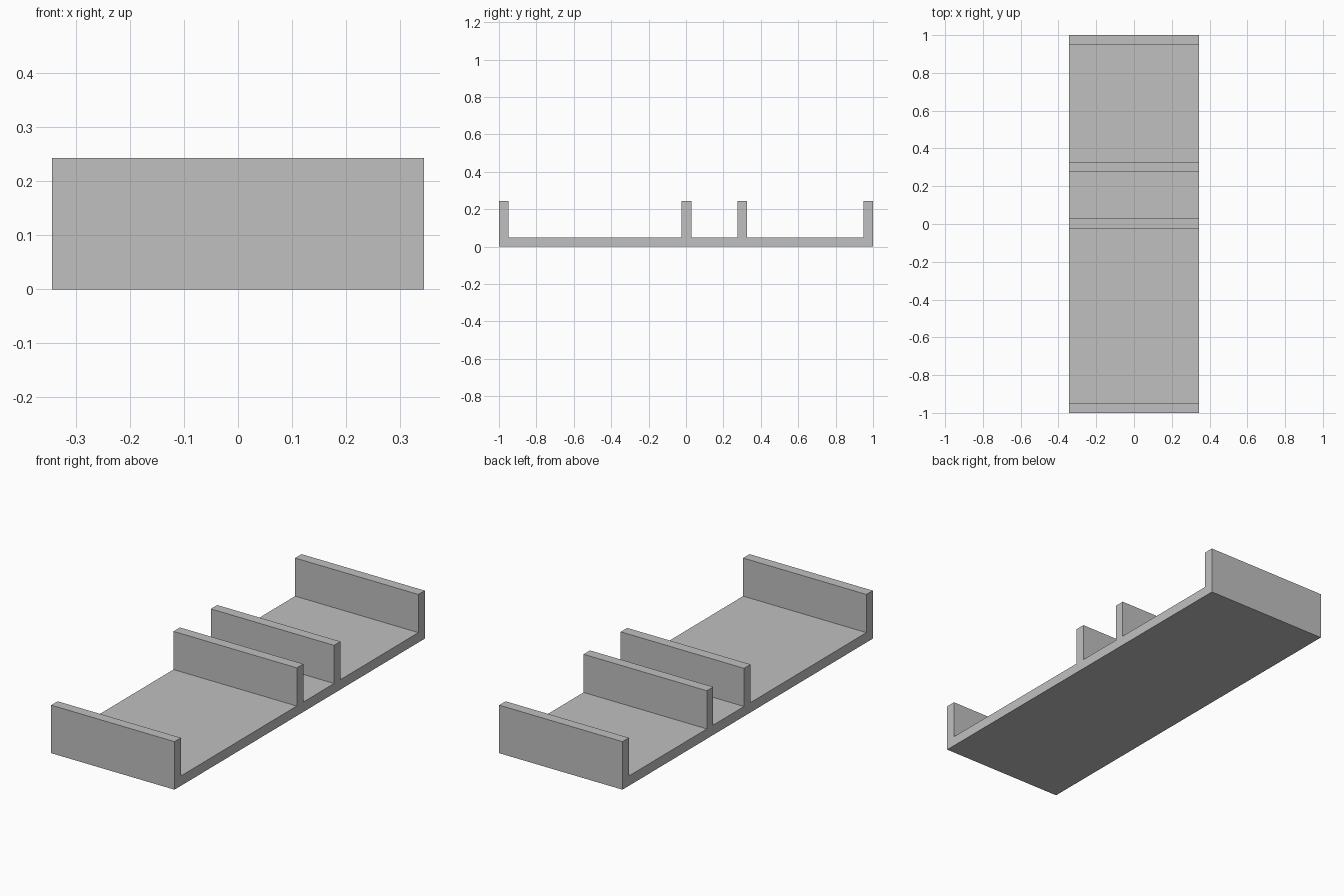
import bpy
import bmesh

cube = bpy.data.objects.get("Cube")
if cube:
    bpy.data.objects.remove(cube, do_unlink=True)

HALF_WIDTH = 0.345
FLOOR = 0.05
HEIGHT = 0.243
# Front and back y of each upright wall, front to back
WALLS = [(-1, -0.949), (-0.023, 0.029), (0.275, 0.326), (0.949, 1)]

grey = bpy.data.materials.new("plain grey")
grey.use_nodes = True
colour = (0.53, 0.53, 0.53, 1)
grey.diffuse_color = colour
grey.node_tree.nodes["Principled BSDF"].inputs["Base Color"].default_value = colour

# Side profile: flat underside, then up and down over each wall
profile = [(1, 0), (-1, 0)]
for front, back in WALLS:
    if front > -1:
        profile.append((front, FLOOR))
    profile += [(front, HEIGHT), (back, HEIGHT)]
    if back < 1:
        profile.append((back, FLOOR))

# Extrude the profile across the width into one solid tray
bm = bmesh.new()
side = bm.faces.new([bm.verts.new((-HALF_WIDTH, y, z)) for y, z in profile])
extruded = bmesh.ops.extrude_face_region(bm, geom=[side], use_keep_orig=True)
verts = [v for v in extruded["geom"] if isinstance(v, bmesh.types.BMVert)]
bmesh.ops.translate(bm, verts=verts, vec=(2 * HALF_WIDTH, 0, 0))
bmesh.ops.recalc_face_normals(bm, faces=bm.faces)

mesh = bpy.data.meshes.new("divided_tray")
bm.to_mesh(mesh)
bm.free()
mesh.materials.append(grey)
tray = bpy.data.objects.new("divided_tray", mesh)
bpy.context.collection.objects.link(tray)
